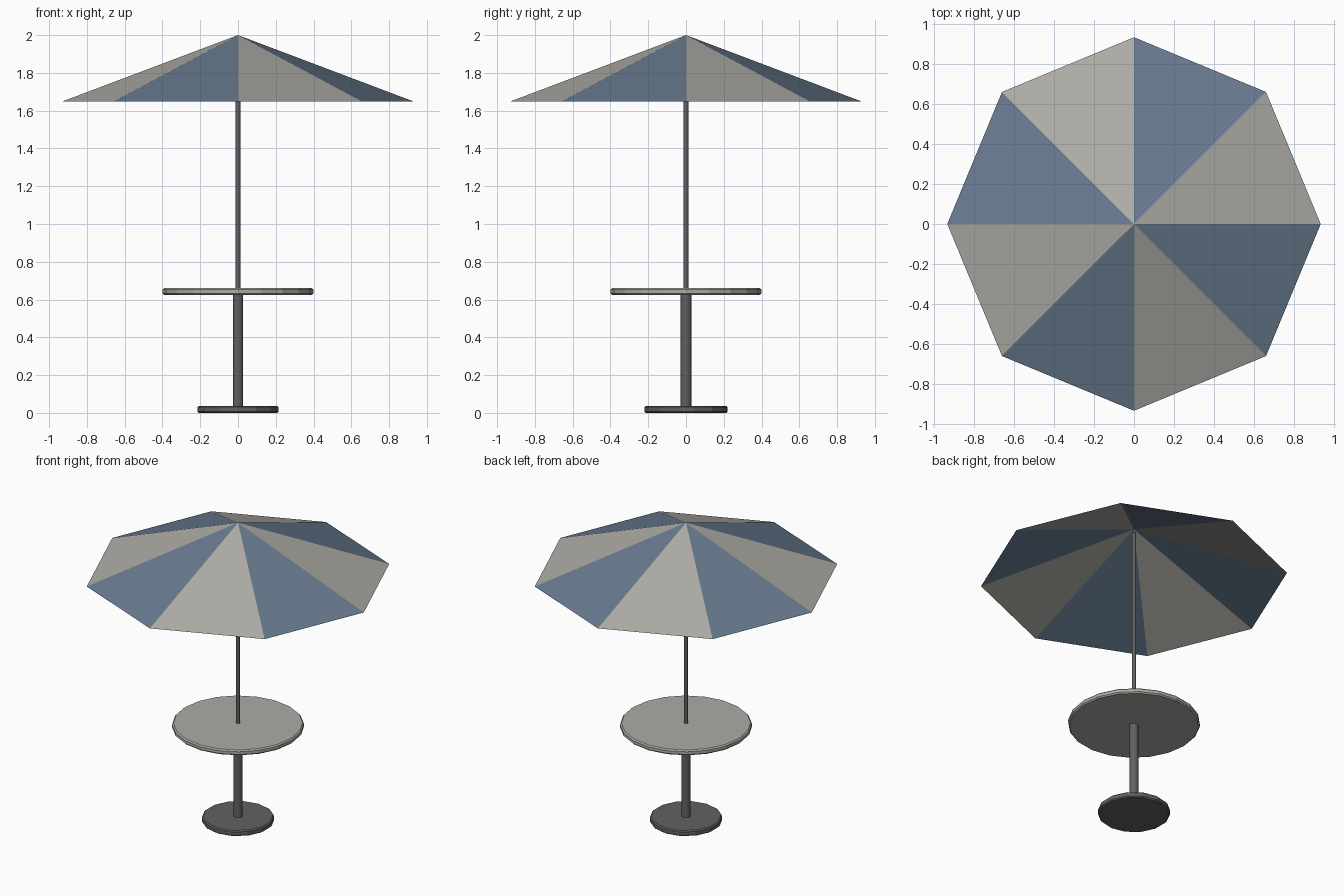
import bpy, bmesh, math

if "Cube" in bpy.data.objects:
    bpy.data.objects.remove(bpy.data.objects["Cube"])


def material(name, color):
    m = bpy.data.materials.new(name)
    m.diffuse_color = (*color, 1)
    m.use_nodes = True
    m.node_tree.nodes["Principled BSDF"].inputs["Base Color"].default_value = m.diffuse_color
    return m


dark = material("dark_metal", (0.12, 0.12, 0.13))
light = material("light_grey", (0.42, 0.41, 0.38))
blue = material("blue_fabric", (0.14, 0.20, 0.28))


def disc(name, radius, z0, z1, sides, mat, bevel=0.0, smooth=False):
    bpy.ops.mesh.primitive_cylinder_add(vertices=sides, radius=radius, depth=z1 - z0,
                                        location=(0, 0, (z0 + z1) / 2))
    ob = bpy.context.object
    ob.name = name
    ob.data.materials.append(mat)
    if bevel:
        b = ob.modifiers.new("rim", 'BEVEL')
        b.width = bevel
        b.segments = 1
        b.limit_method = 'ANGLE'
        b.angle_limit = math.radians(60)
    if smooth:
        bpy.ops.object.shade_smooth_by_angle(angle=math.radians(50))
    return ob


# Foot, column, table top and umbrella pole
disc("base", 0.22, 0.0, 0.037, 14, dark, 0.007)
disc("table_column", 0.028, 0.03, 0.63, 10, dark, smooth=True)
disc("table_top", 0.40, 0.625, 0.66, 20, light, 0.008)
disc("umbrella_pole", 0.013, 0.65, 1.975, 8, dark, smooth=True)

# Canopy: open eight-sided pyramid with alternating panels
bm = bmesh.new()
apex = bm.verts.new((0, 0, 2.0))
rim = [bm.verts.new((0.932 * math.cos(i * math.pi / 4),
                     0.932 * math.sin(i * math.pi / 4), 1.648)) for i in range(8)]
for i in range(8):
    f = bm.faces.new((apex, rim[i], rim[(i + 1) % 8]))
    f.material_index = i % 2
me = bpy.data.meshes.new("canopy")
bm.to_mesh(me)
bm.free()
me.materials.append(light)
me.materials.append(blue)
canopy = bpy.data.objects.new("canopy", me)
bpy.context.collection.objects.link(canopy)
